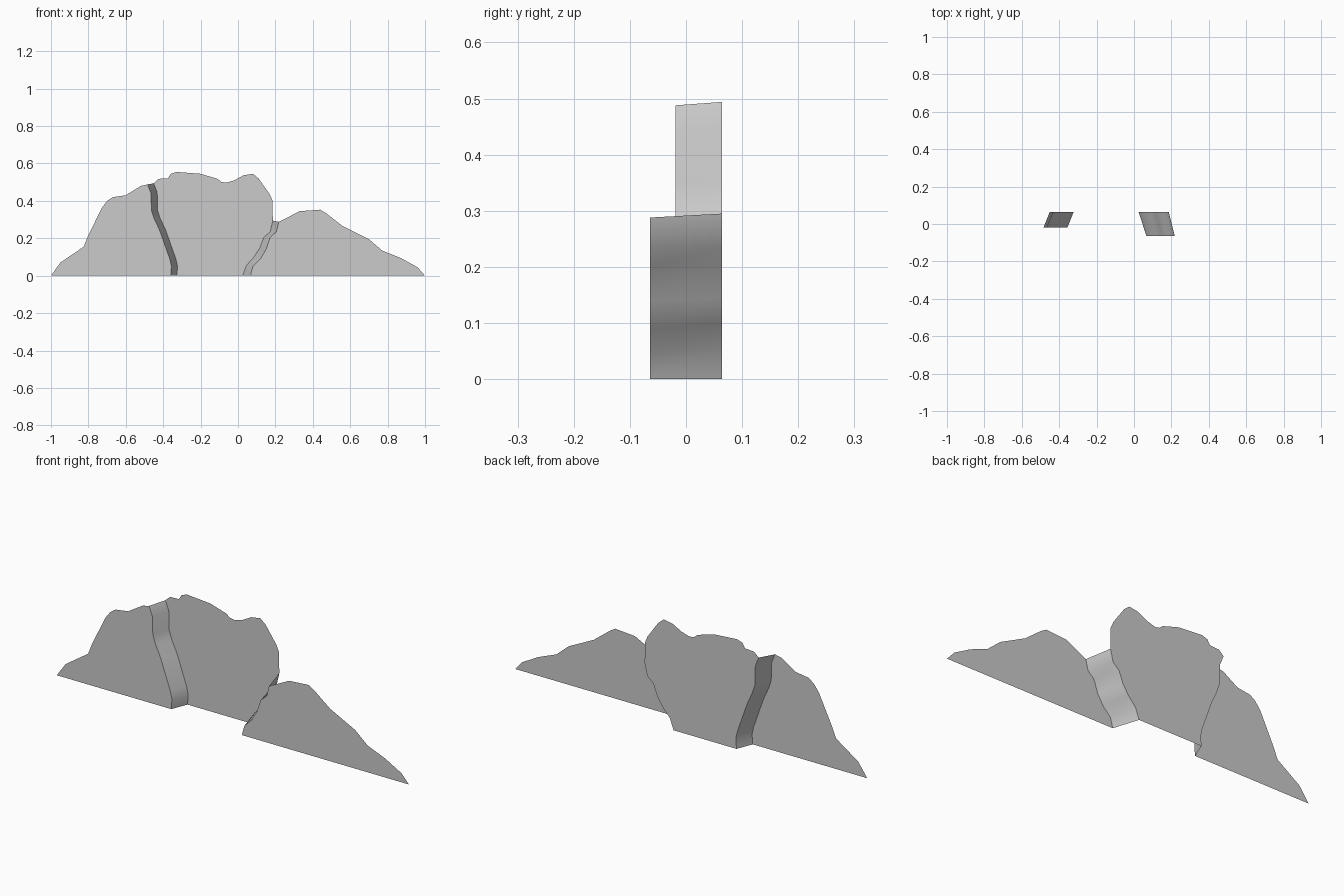
import bpy, bmesh

if "Cube" in bpy.data.objects:
    bpy.data.objects.remove(bpy.data.objects["Cube"])

grey = bpy.data.materials.new("light_grey")
grey.diffuse_color = (0.6, 0.6, 0.6, 1)
grey.use_nodes = True
grey.node_tree.nodes["Principled BSDF"].inputs["Base Color"].default_value = grey.diffuse_color

Y_LEFT, Y_MID, Y_RIGHT = -0.019, 0.064, -0.064

# Broken edges, listed from top to bottom as (x, z)
left_edge = [(-.484, .488), (-.465, .44), (-.463, .35), (-.448, .305), (-.42, .245),
             (-.365, .09), (-.356, .05), (-.36, 0)]
mid_left_edge = [(x + .033, z + (.006 if z > .4 else 0)) for x, z in left_edge]
mid_right_edge = [(.186, .295), (.172, .235), (.138, .205), (.115, .145),
                  (.085, .1), (.045, .055), (.025, 0)]
right_edge = [(.218, .288), (.205, .235), (.172, .205), (.15, .14),
              (.12, .09), (.08, .05), (.066, 0)]

# Ridge lines, from left to right
left_ridge = [(-1, 0), (-.95, .07), (-.825, .155), (-.805, .205), (-.73, .36),
              (-.70, .4), (-.67, .42), (-.60, .43), (-.52, .48)]
mid_ridge = [(-.425, .518), (-.375, .52), (-.36, .545), (-.33, .555), (-.20, .545),
             (-.11, .518), (-.09, .502), (-.065, .497), (-.02, .51), (.03, .537),
             (.08, .545), (.11, .52), (.17, .435), (.185, .40)]
right_ridge = [(.33, .345), (.44, .353), (.47, .335), (.56, .265), (.70, .195),
               (.77, .135), (.87, .095), (.96, .045), (1, 0)]


def finish(name, bm):
    me = bpy.data.meshes.new(name)
    bm.to_mesh(me)
    bm.free()
    me.materials.append(grey)
    ob = bpy.data.objects.new(name, me)
    bpy.context.collection.objects.link(ob)
    return ob


def sheet(name, outline, y):
    """Flat upright panel facing the front."""
    bm = bmesh.new()
    f = bm.faces.new([bm.verts.new((x, y, z)) for x, z in outline])
    f.normal_update()
    if f.normal.y > 0:
        f.normal_flip()
    bmesh.ops.triangulate(bm, faces=[f])
    finish(name, bm)


def strip(name, edge_a, ya, edge_b, yb):
    """Smooth ribbon joining two broken edges."""
    bm = bmesh.new()
    a = [bm.verts.new((x, ya, z)) for x, z in edge_a]
    b = [bm.verts.new((x, yb, z)) for x, z in edge_b]
    for i in range(len(a) - 1):
        f = bm.faces.new((a[i], a[i + 1], b[i + 1], b[i]))
        f.normal_update()
        if f.normal.y > 0:
            f.normal_flip()
        f.smooth = True
    finish(name, bm)


# Mountain panels
sheet("left_slope", left_ridge + left_edge, Y_LEFT)
sheet("middle_peak", mid_left_edge[::-1] + mid_ridge + mid_right_edge, Y_MID)
sheet("right_slope", right_edge[::-1] + right_ridge, Y_RIGHT)

# Connecting cliffs
strip("left_cliff", left_edge, Y_LEFT, mid_left_edge, Y_MID)
strip("right_cliff", mid_right_edge, Y_MID, right_edge, Y_RIGHT)
